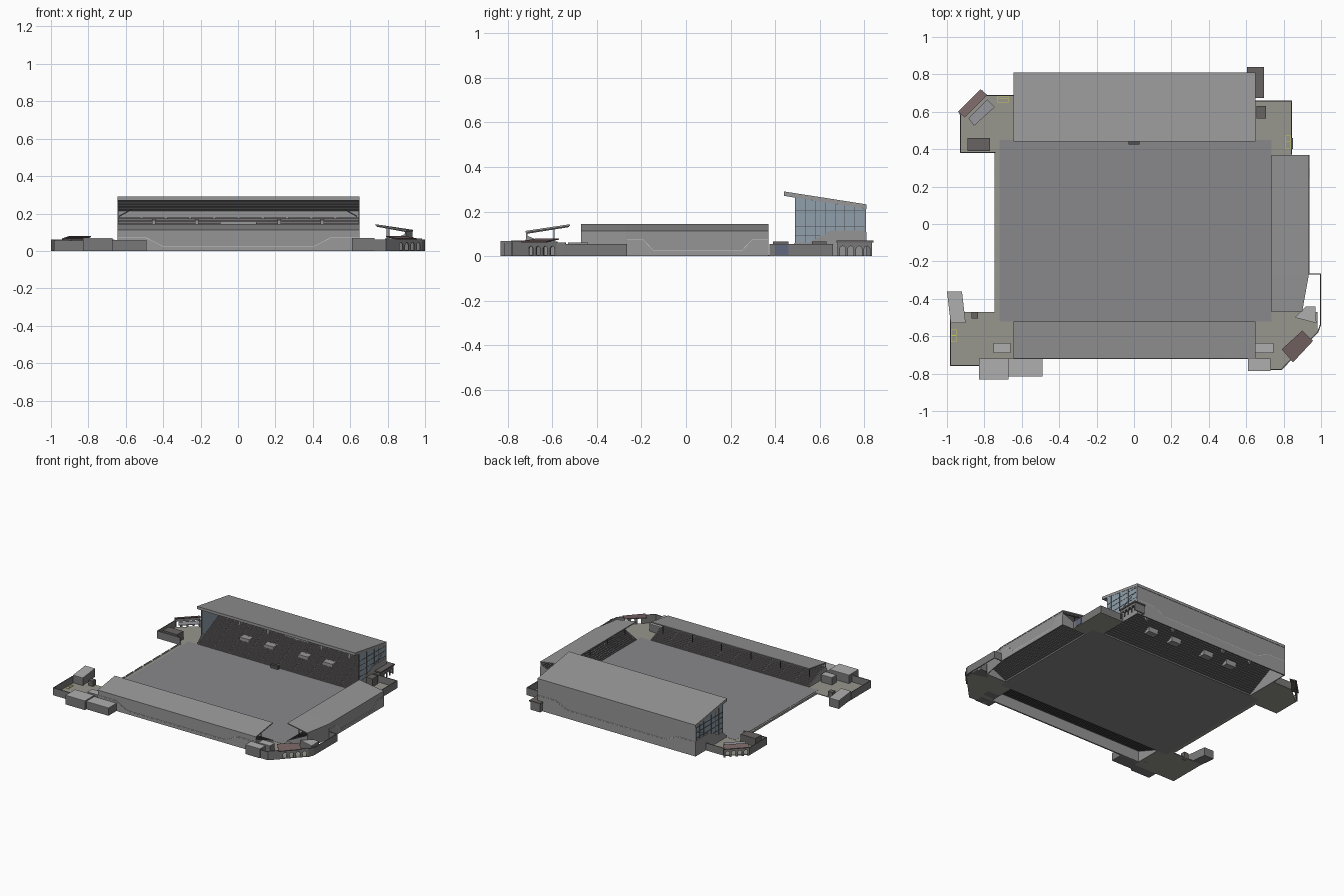
import bpy, bmesh, math
from mathutils import Vector

if "Cube" in bpy.data.objects:
    bpy.data.objects.remove(bpy.data.objects["Cube"])


def material(name, *c):
    m = bpy.data.materials.new(name)
    m.diffuse_color = (*(c if len(c) == 3 else c * 3), 1)
    m.use_nodes = True
    m.node_tree.nodes["Principled BSDF"].inputs["Base Color"].default_value = m.diffuse_color
    return m


ROOF = material("roof_grey", 0.31)
WALL = material("wall_grey", 0.30)
PANEL = material("panel_grey", 0.32)
DARKWALL = material("dark_wall", 0.19)
LIGHT = material("light_grey", 0.43)
TRIM = material("pale_trim", 0.6)
PITCH = material("pitch_grey", 0.25, 0.25, 0.26)
SEAT = material("dark_seating", 0.19, 0.18, 0.18)
GLASS = material("pale_glass", 0.28, 0.35, 0.41)
PAVING = material("paving", 0.31, 0.31, 0.27)
TILE = material("red_tile", 0.19, 0.13, 0.13)
KIOSK = material("dark_kiosk", 0.14, 0.125, 0.125)
CANOPY = material("pale_canopy", 0.31, 0.31, 0.34)
YELLOW = material("yellow_paint", 0.6, 0.6, 0.1)
BLUE = material("blue_gate", 0.12, 0.14, 0.21)
STEEL = material("dark_steel", 0.08)


def make(name, parts, mat=WALL):
    """Merge (verts, faces) parts into one object."""
    vs, fs = [], []
    for v, f in parts:
        fs += [[i + len(vs) for i in q] for q in f]
        vs += v
    me = bpy.data.meshes.new(name)
    me.from_pydata(vs, [], fs)
    bm = bmesh.new()
    bm.from_mesh(me)
    bmesh.ops.recalc_face_normals(bm, faces=bm.faces)
    bm.to_mesh(me)
    bm.free()
    ob = bpy.data.objects.new(name, me)
    bpy.context.collection.objects.link(ob)
    me.materials.append(mat)
    return ob


def loft(prof, stations, m, closed=True):
    """Sweep a (depth, height) profile through stations along a stand."""
    n = len(prof)
    vs = [m(u, v, z) for u in stations for v, z in prof]
    fs = [[k * n + i, k * n + (i + 1) % n, (k + 1) * n + (i + 1) % n, (k + 1) * n + i]
          for k in range(len(stations) - 1) for i in range(n if closed else n - 1)]
    if closed:
        fs += [list(range(n)), list(range(len(vs) - n, len(vs)))]
    return vs, fs


def prism(pts, off):
    n = len(pts)
    vs = [tuple(p) for p in pts] + [tuple(Vector(p) + Vector(off)) for p in pts]
    return vs, [list(range(n)), list(range(n, 2 * n))] + [
        [i, (i + 1) % n, n + (i + 1) % n, n + i] for i in range(n)]


def plate(pts, z0, z1):
    return prism([(x, y, z0) for x, y in pts], (0, 0, z1 - z0))


def rect(x0, x1, y0, y1):
    return [(x0, y0), (x1, y0), (x1, y1), (x0, y1)]


def box(x0, x1, y0, y1, z0, z1):
    return plate(rect(x0, x1, y0, y1), z0, z1)


def wall(a, b, h, arches=(), w=0.02, t=0.006):
    """Upright wall from a to b with arched openings at the given fractions."""
    a, b = Vector((*a, 0)), Vector((*b, 0))
    d, L = (b - a).normalized(), (b - a).length
    pts = [(0, 0)]
    for f in arches:
        c = f * L
        pts += [(c - w / 2, 0)]
        pts += [(c - w / 2 * math.cos(k * math.pi / 6), 0.032 + w / 2 * math.sin(k * math.pi / 6)) for k in range(7)]
        pts += [(c + w / 2, 0)]
    pts += [(L, 0), (L, h), (0, h)]
    return prism([a + d * s + Vector((0, 0, z)) for s, z in pts], (-d.y * t, d.x * t, 0))


def main_map(u, v, z): return (u, 0.44 + v, z)
def front_map(u, v, z): return (u, -0.52 - v, z)
def right_map(u, v, z):
    return (0.735 + v * (1 - 0.9 * max(0, -0.27 - u)), u, z)


def stand(name, m, st, v0, v1, z0, z1, rows, wall_v, wall_z, roof, blocks):
    """Stepped terrace, seat rows, back wall and roof."""
    dv, dz = (v1 - v0) / rows, (z1 - z0) / rows
    steps = [(v0, 0)]
    for i in range(rows):
        steps += [(v0 + i * dv, z0 + i * dz), (v0 + (i + 1) * dv, z0 + i * dz)]
    make(name + "_terrace", [loft(steps, st, m, False)], SEAT)
    seats, L = [], (st[-1] - st[0]) / blocks
    for i in range(rows):
        v, z = v0 + (i + 0.55) * dv, z0 + i * dz
        for b in range(blocks):
            u = st[0] + b * L
            seats.append(loft([(v, z), (v + .003, z), (v + .003, z + .007), (v, z + .007)],
                              [u + .006, u + L - .006], m))
    make(name + "_seats", seats, SEAT)
    make(name + "_back_wall", [loft([(wall_v - .006, 0), (wall_v, 0), (wall_v, wall_z), (wall_v - .006, wall_z)], st, m)])
    make(name + "_roof", [loft(roof, st, m)], ROOF)


MAIN, FRONT, SIDE = [-0.645, 0.65], [-0.645, 0.65], [-0.47, -0.27, 0.37]
stand("main_stand", main_map, MAIN, .01, .35, .012, .18, 22, .367, .215,
      [(0, .29), (.37, .232), (.37, .212), (0, .27)], 10)
LOW_ROOF = [(0, .143), (.2, .113), (.2, .105), (0, .135)]
stand("front_stand", front_map, FRONT, .0, .19, .012, .085, 13, .198, .11, LOW_ROOF, 10)
stand("right_stand", right_map, SIDE, .0, .19, .012, .085, 13, .198, .11, LOW_ROOF, 7)

# stand end walls
ends = [loft([(0, 0), (0, .014), (.19, .09), (.198, .11), (.198, 0)], [u, u + .006], m)
        for m, us in ((front_map, (-.645, .644)), (right_map, (-.47, .364))) for u in us]
sill = [(.05, .06), (.11, .06), (.21, .115), (.365, .115)]
ends += [loft([(.01, 0), (.01, .02)] + sill + [(.365, 0)], [u, u + .006], main_map) for u in (-.645, .644)]
make("stand_end_walls", ends)

# glazed ends of the main stand
def soffit(v): return .27 - .157 * v
make("glass_ends", [loft(sill + [(.365, soffit(.365)), (.05, soffit(.05))], [u, u + .003], main_map)
                    for u in (-.643, .645)], GLASS)
bars = []
for u in (-.6455, .6445):
    for k in range(8):
        v = .05 + k * .0444
        low = .06 if v < .11 else min(.115, .06 + (v - .11) * .55)
        bars.append(loft([(v, low), (v + .002, low), (v + .002, soffit(v)), (v, soffit(v))], [u, u + .005], main_map))
    for z in (.09, .13, .17, .205):
        e = .16 if z < .115 else .365
        bars.append(loft([(.05, z), (e, z), (e, z + .002), (.05, z + .002)], [u, u + .005], main_map))
make("glass_mullions", bars, STEEL)

# roof beams, corner braces and columns
ribs = [loft([(v, soffit(v)), (v + .006, soffit(v)), (v + .006, soffit(v) - .01), (v, soffit(v) - .01)],
             [-.64, .645], main_map) for v in (.06, .15, .25)]
ribs += [prism([(s * .635, .7, .182), (s * .575, .7, .215), (s * .575, .7, .222), (s * .635, .7, .189)], (0, .006, 0))
         for s in (-1, 1)]
for m, us in ((front_map, [-.6 + .24 * k for k in range(6)]), (right_map, [-.43, -.24, -.03, .16, .34])):
    for u in us:
        ribs.append(loft([(.07, .035), (.075, .035), (.075, .125), (.07, .125)], [u, u + .005], m))
        ribs.append(loft([(.005, .135), (.195, .107), (.195, .1), (.005, .13)], [u, u + .005], m))
make("roof_beams_and_columns", ribs, STEEL)

# stairway wedges, boxes and dugout in the main stand
vom = [loft([(.22, .08), (.22, .165), (.32, .17), (.32, .13)], [x - .01, x + .01], main_map)
       for x in (-.45, -.22, .22, .45)]
vom += [loft([(v, .05), (v, .088), (v + .05, .088), (v + .05, .05)], [x - .04, x + .04], main_map)
        for x, v in ((-.14, .12), (.14, .12), (-.34, .12), (.34, .12))]
vom.append(loft([(.24, .11), (.24, .158), (.30, .158), (.30, .11)], [-.095, .1], main_map))
make("stairway_openings", vom, PANEL)
make("dugout", [box(-.03, .03, .425, .445, .006, .03)], STEEL)

# raised lower panels on the outer walls, with a pale trim line above
def panel(m, a, b, v, hi, lo, t, up=0):
    c, w = (a + b) / 2, (b - a) / 2
    pts = [(-1, 0), (-1, hi + up), (-.77, hi + up), (-.62, lo + up),
           (.62, lo + up), (.77, hi + up), (1, hi + up), (1, 0)]
    return prism([m(c + s * w, v, z) for s, z in pts],
                 Vector(m(c, v + t, 0)) - Vector(m(c, v, 0)))
PANELS = ((front_map, -.645, .65, .198, .072, .022), (main_map, -.645, .65, .366, .105, .06),
          (right_map, -.265, .37, .198, .072, .022))
make("outer_wall_panels", [panel(*p, .004) for p in PANELS], PANEL)
make("panel_trim", [panel(*p, .003, .003) for p in PANELS], TRIM)

# pitch and low fence on the open side
make("pitch", [box(-.72, .735, -.52, .45, 0, .006)], PITCH)
make("pitch_border", [box(-.745, -.72, -.52, .44, 0, .004)], PAVING)
make("open_side_fence", [box(-.746, -.742, -.46 + k * .105, -.37 + k * .105, 0, .014) for k in range(8)], LIGHT)

# corner paving
make("corner_paving", [
    plate([(-.985, -.76), (-.645, -.76), (-.645, -.47), (-.985, -.47)], 0, .005),
    plate([(-.93, .38), (-.645, .38), (-.645, .69), (-.8, .69), (-.93, .58)], 0, .005),
    box(.65, .845, .37, .66, 0, .005),
    plate([(.65, -.78), (.79, -.78), (.98, -.58), (.98, -.47), (.65, -.47)], 0, .005)], PAVING)

# boundary walls and arcades
make("boundary_walls", [
    wall((.61, -.78), (.79, -.78), .062), wall((.79, -.78), (.985, -.58), .066, (.42, .58, .74, .9), .026),
    wall((.985, -.58), (1, -.54), .06), wall((1, -.54), (1, -.265), .055), wall((1, -.265), (.935, -.265), .055),
    wall((.845, .375), (.845, .66), .055), wall((.845, .66), (.65, .66), .055),
    wall((-.645, .69), (-.8, .69), .055), wall((-.81, .715), (-.935, .59), .066, (.15, .38, .62, .85), .026),
    wall((-.93, .59), (-.93, .38), .055), wall((-.93, .38), (-.74, .38), .055),
    wall((-.985, -.53), (-.985, -.76), .055), wall((-.985, -.76), (-.83, -.76), .055)], DARKWALL)

# tiled roofs and canopy over the diagonal arcades
make("arcade_roofs", [
    prism([(.957, -.625, .062), (.85, -.74, .062), (.79, -.67, .074), (.9, -.57, .074)], (0, 0, .005)),
    prism([(-.94, .60, .062), (-.82, .72, .062), (-.785, .69, .074), (-.905, .57, .074)], (0, 0, .005))], TILE)
make("arcade_canopy", [plate([(-.885, .565), (-.785, .665), (-.745, .625), (-.855, .525)], .058, .061)], CANOPY)

# kiosks and service buildings: darker walls with pale flat roofs
BUILDINGS = [(rect(-.83, -.672, -.832, -.72), .068), (rect(-.672, -.49, -.815, -.72), .058),
             ([(-1, -.36), (-.92, -.36), (-.9, -.53), (-.98, -.53)], .062),
             (rect(-.75, -.66, -.69, -.635), .06), (rect(.65, .745, -.69, -.635), .06),
             (rect(.61, .73, -.785, -.72), .07), ([(.86, -.5), (.975, -.53), (.97, -.44), (.92, -.44)], .06)]
make("service_building_walls", [plate(p, 0, h - .003) for p, h in BUILDINGS], DARKWALL)
make("service_building_roofs", [plate(p, h - .003, h) for p, h in BUILDINGS], LIGHT)
make("dark_kiosks", [box(-.89, -.77, .39, .46, .005, .065), box(.655, .705, .565, .63, .005, .065),
                     box(-.87, -.835, -.505, -.47, 0, .045)], KIOSK)
make("rear_annex_walls", [wall((.69, .68), (.69, .835), .06, (.15, .38, .62, .85), .026),
                          wall((.69, .835), (.61, .835), .06), wall((.61, .835), (.61, .81), .06)], DARKWALL)
make("rear_annex_roof", [box(.605, .696, .675, .84, .06, .07)], KIOSK)

# outlined painted bays and gate
bays = []
for x, w, y, d in ((-.98, .03, -.63, .065), (-.73, .06, .65, .035), (.81, .028, .4, .075)):
    for a in ((x, x + w, y, y + .003), (x, x + w, y + d - .003, y + d), (x, x + .003, y, y + d),
              (x + w - .003, x + w, y, y + d), (x, x + w, y + d / 2, y + d / 2 + .003)):
        bays.append(box(*a, .005, .007))
make("painted_bays", bays, YELLOW)
make("blue_gate", [box(.845, .849, .4, .46, .004, .05)], BLUE)
